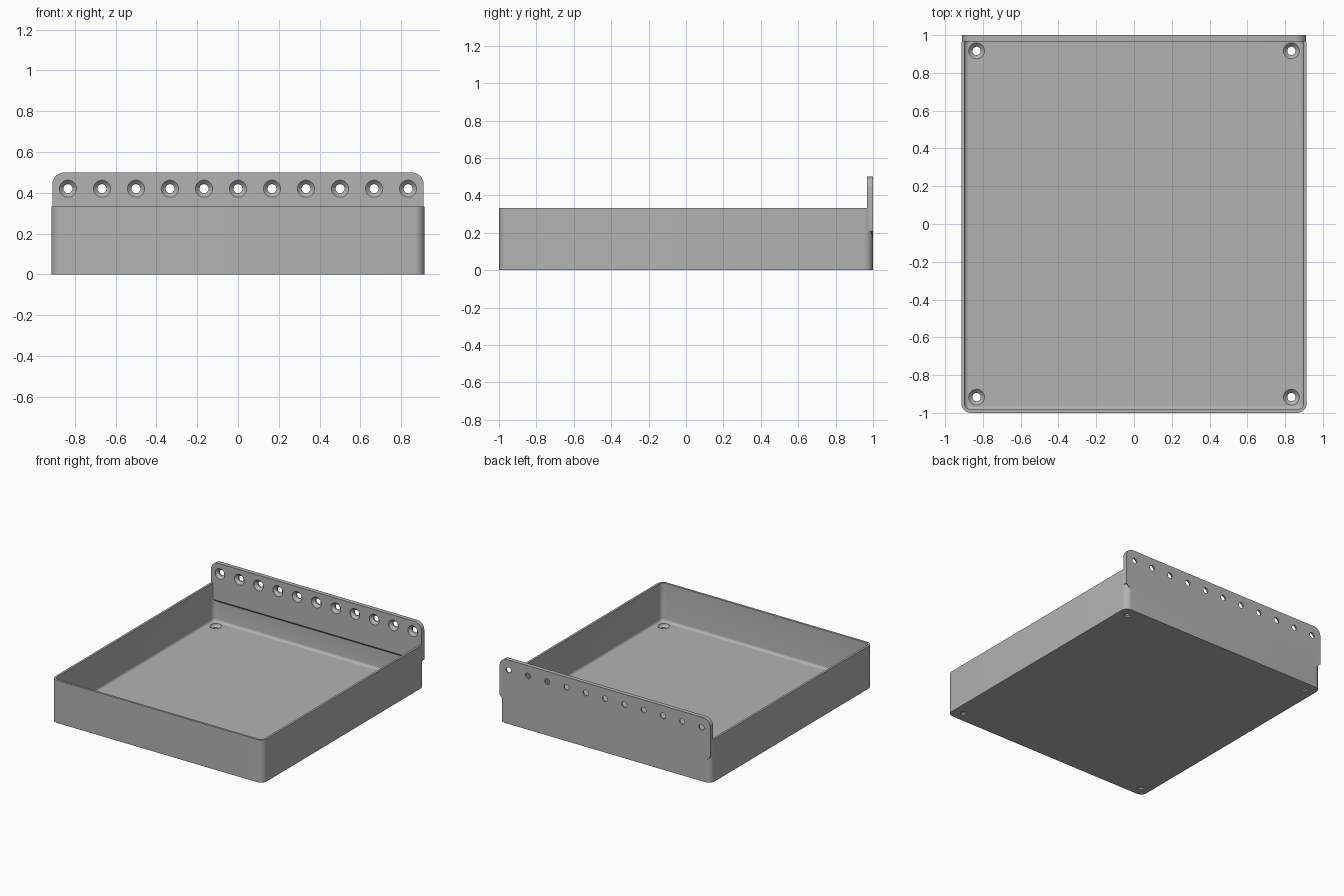
import bpy, bmesh
from math import pi, sin, cos

HX, HY, RIM = 0.914, 1.0, 0.333      # tray half sizes and rim height
WALL, FLOOR, FILLET = 0.0167, 0.033, 0.02
PLATE_X, PLATE_T, TOP = 0.91, 0.033, 0.5
PITCH, HOLE_Z = 1 / 6, 0.42

cube = bpy.data.objects.get("Cube")
if cube:
    bpy.data.objects.remove(cube, do_unlink=True)

grey = bpy.data.materials.new("plain grey")
grey.use_nodes = True
colour = (0.45, 0.45, 0.45, 1)
grey.diffuse_color = colour
grey.node_tree.nodes["Principled BSDF"].inputs["Base Color"].default_value = colour


def loft(name, loops):
    """Skin a stack of equal-length loops and cap both ends."""
    bm = bmesh.new()
    rings = [[bm.verts.new(p) for p in loop] for loop in loops]
    n = len(rings[0])
    for a, b in zip(rings, rings[1:]):
        for i in range(n):
            j = (i + 1) % n
            bm.faces.new((a[i], a[j], b[j], b[i]))
    bm.faces.new(rings[0][::-1])
    bm.faces.new(rings[-1])
    bmesh.ops.recalc_face_normals(bm, faces=bm.faces[:])
    mesh = bpy.data.meshes.new(name)
    bm.to_mesh(mesh)
    bm.free()
    mesh.materials.append(grey)
    obj = bpy.data.objects.new(name, mesh)
    bpy.context.collection.objects.link(obj)
    return obj


def rounded_rect(inset, z, radius=0.05, steps=8):
    r = max(radius - inset, 0.01)
    loop = []
    for k, (sx, sy) in enumerate(((1, 1), (-1, 1), (-1, -1), (1, -1))):
        for s in range(steps + 1):
            a = (k + s / steps) * pi / 2
            loop.append((sx * (HX - inset - r) + r * cos(a),
                         sy * (HY - inset - r) + r * sin(a), z))
    return loop


def countersink(point):
    """Screw hole cutter; point maps (u, v, depth) to space, depth 0 = open face."""
    profile = ((0.042, -0.02), (0.042, 0.002), (0.022, 0.022), (0.022, 0.06))
    return [[point(r * cos(i * pi / 16), r * sin(i * pi / 16), d) for i in range(32)]
            for r, d in profile]


def boolean(target, tool, operation):
    mod = target.modifiers.new(operation.lower(), "BOOLEAN")
    mod.operation, mod.object, mod.solver = operation, tool, "EXACT"
    bpy.context.view_layer.objects.active = target
    bpy.ops.object.modifier_apply(modifier=mod.name)
    bpy.data.objects.remove(tool, do_unlink=True)


# Tray: outside wall, rim, inside wall, then a rounded cove down to the floor
loops = [rounded_rect(0, 0), rounded_rect(0, RIM), rounded_rect(WALL, RIM)]
for i in range(6):
    a = i * pi / 10
    loops.append(rounded_rect(WALL + FILLET * (1 - cos(a)),
                              FLOOR + FILLET * (1 - sin(a))))
tray = loft("tray", loops)


# Hanging plate: rounded top corners, lower edge sloping out of the back wall
def plate_outline(y, low):
    r, side, mid = 0.06, PLATE_X, 0.207
    right = [(side - PLATE_T, low), (side, mid)]
    right += [(side - r + r * cos(a), TOP - r + r * sin(a))
              for a in (i * pi / 16 for i in range(9))]
    return [(x, y, z) for x, z in right + [(-x, z) for x, z in reversed(right)]]


plate = loft("hanging_plate", [plate_outline(HY - PLATE_T, 0.207),
                               plate_outline(HY, 0.207 - PLATE_T)])
boolean(tray, plate, "UNION")

# Row of countersunk holes along the plate
for k in range(-5, 6):
    cutter = loft("plate_hole", countersink(
        lambda u, v, d: (k * PITCH + u, HY - PLATE_T + d, HOLE_Z + v)))
    boolean(tray, cutter, "DIFFERENCE")

# Countersunk holes in the floor corners
for sx in (-1, 1):
    for sy in (-1, 1):
        cutter = loft("floor_hole", countersink(
            lambda u, v, d: (sx * 5 * PITCH + u, sy * 5.5 * PITCH + v, FLOOR - d)))
        boolean(tray, cutter, "DIFFERENCE")

tray.name = "tray_with_hanging_plate"
bpy.ops.object.select_all(action="DESELECT")
tray.select_set(True)
bpy.context.view_layer.objects.active = tray
bpy.ops.object.shade_smooth_by_angle(angle=pi / 6)
